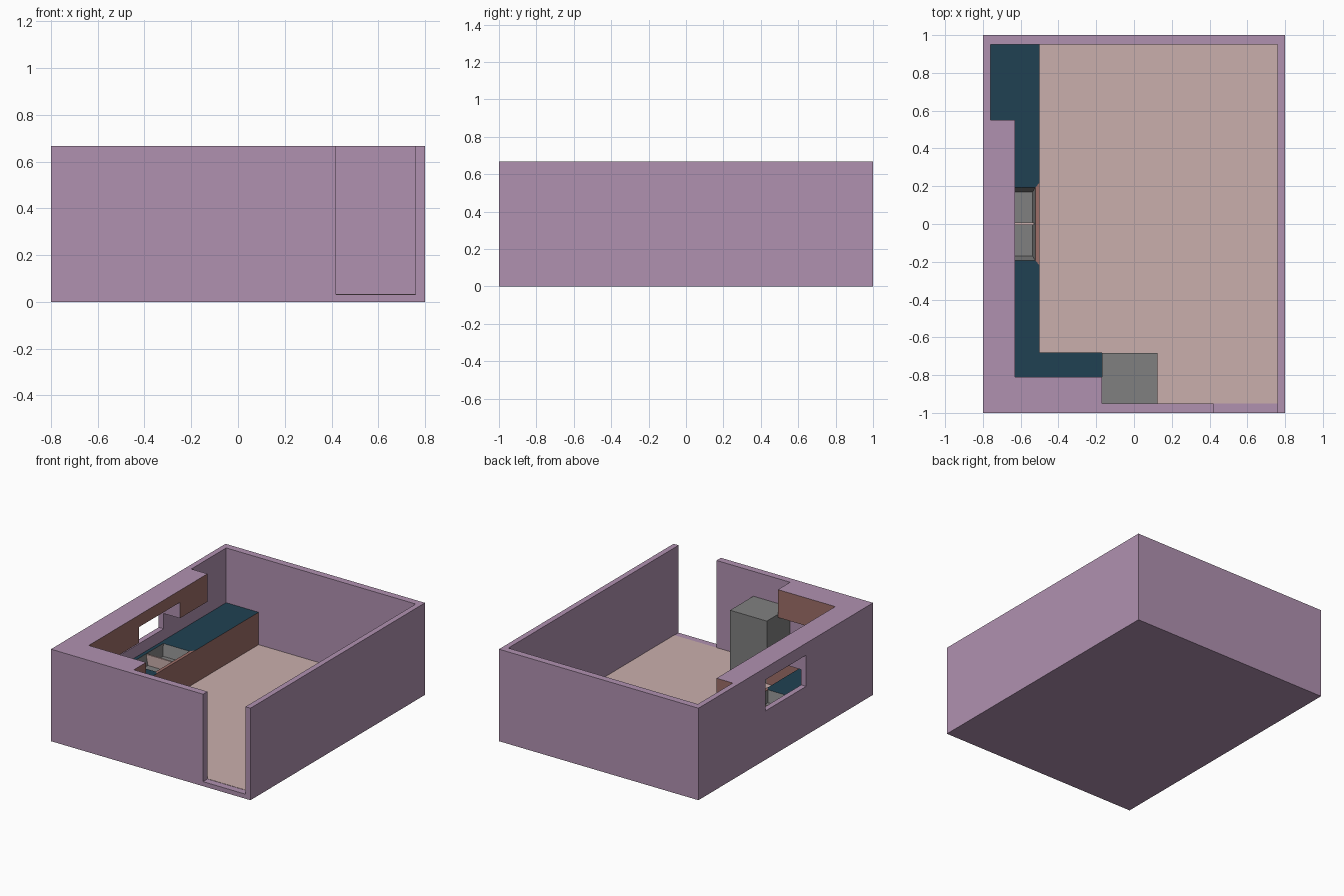
import bpy, bmesh

if "Cube" in bpy.data.objects:
    bpy.data.objects.remove(bpy.data.objects["Cube"])

FLOOR, TOP, UPPER, COUNTER = 0.033, 0.667, 0.465, 0.27


def mat(name, rgb):
    m = bpy.data.materials.new(name)
    lin = [((c / 255 + 0.055) / 1.055) ** 2.4 for c in rgb]
    m.diffuse_color = (*lin, 1)
    m.use_nodes = True
    m.node_tree.nodes["Principled BSDF"].inputs["Base Color"].default_value = m.diffuse_color
    return m


PURPLE = mat("wall_purple", (176, 145, 176))
PINK = mat("floor_pink", (202, 175, 172))
TEAL = mat("counter_teal", (32, 65, 82))
BROWN = mat("cabinet_brown", (157, 110, 104))
GREY = mat("metal_grey", (128, 128, 128))


def prism(name, plan, z0, z1, mats=(), bottom=None):
    """Extrude a plan outline; an optional second outline tapers the base."""
    bm = bmesh.new()
    lo = [bm.verts.new((x, y, z0)) for x, y in (bottom or plan)]
    hi = [bm.verts.new((x, y, z1)) for x, y in plan]
    n = len(plan)
    bm.faces.new(lo)
    bm.faces.new(hi)
    for i in range(n):
        j = (i + 1) % n
        bm.faces.new((lo[i], lo[j], hi[j], hi[i]))
    bmesh.ops.recalc_face_normals(bm, faces=bm.faces)
    me = bpy.data.meshes.new(name)
    bm.to_mesh(me)
    bm.free()
    for m in mats:
        me.materials.append(m)
    ob = bpy.data.objects.new(name, me)
    bpy.context.collection.objects.link(ob)
    return ob


def rect(x0, x1, y0, y1):
    return [(x0, y0), (x1, y0), (x1, y1), (x0, y1)]


def cut(ob, cutter):
    """Subtract the cutter, bake the result and remove the cutter."""
    cutter.hide_render = True
    mod = ob.modifiers.new("cut", 'BOOLEAN')
    mod.operation, mod.solver, mod.object = 'DIFFERENCE', 'EXACT', cutter
    bpy.context.view_layer.update()
    me = bpy.data.meshes.new_from_object(
        ob.evaluated_get(bpy.context.evaluated_depsgraph_get()))
    ob.modifiers.clear()
    ob.data = me
    bpy.data.objects.remove(cutter)


def paint(ob, rule):
    for p in ob.data.polygons:
        p.material_index = rule(p.center, p.normal)


# Room shell: doorway open to the top, wall cupboards left standing as a block
room = prism("room_shell", rect(-0.8, 0.8, -1, 1), 0, TOP, (PURPLE, BROWN))
door = [(0.42, -0.95), (0.42, -1.1), (0.76, -1.1), (0.76, 0.95)]
cut(room, prism("lower_cavity", [(-0.76, 0.95), (-0.76, -0.95)] + door, FLOOR, UPPER))
cut(room, prism("upper_cavity", [(-0.76, 0.95), (-0.76, 0.55), (-0.63, 0.55),
                                 (-0.63, -0.81), (-0.17, -0.81), (-0.17, -0.95)] + door,
                UPPER - 0.1, 0.8))
# Window through the left wall and the cupboards
cut(room, prism("window_cutter", rect(-0.9, -0.6, -0.234, 0.234), 0.354, 0.58))


def cupboard_front(c, n):
    on = lambda v, t: abs(v - t) < 0.003
    if c.z < UPPER - 0.01 or abs(n.z) > 0.5:
        return 0
    return int((on(c.x, -0.63) and n.x > 0.5) or (on(c.y, -0.81) and n.y > 0.5)
               or (on(c.x, -0.17) and n.x > 0.5) or (on(c.y, 0.55) and n.y > 0.5))


paint(room, cupboard_front)

# Floor covering
prism("floor_covering", rect(-0.76, 0.76, -0.95, 0.95), FLOOR - 0.005, FLOOR + 0.002, (PINK,))

# L-shaped base cabinets with teal worktop and a tapered sink recess
base = prism("base_cabinets", [(-0.76, 0.95), (-0.76, -0.95), (-0.17, -0.95),
                               (-0.17, -0.68), (-0.5, -0.68), (-0.5, 0.95)],
             FLOOR, COUNTER, (BROWN, TEAL, GREY))
cut(base, prism("sink_cutter", rect(-0.735, -0.522, -0.194, 0.194), COUNTER - 0.08,
                COUNTER + 0.001, bottom=rect(-0.72, -0.537, -0.17, 0.17)))


def base_colour(c, n):
    if c.z > COUNTER - 0.001:
        return 1
    inside = -0.74 < c.x < -0.52 and abs(c.y) < 0.195
    return 2 if inside and c.z > 0.15 else 0


paint(base, base_colour)

# Sink divider and brown rim in front of the sink
prism("sink_divider", rect(-0.73, -0.53, -0.004, 0.008), COUNTER - 0.082, COUNTER - 0.003, (PINK,))
prism("sink_front_rim", [(-0.522, -0.194), (-0.499, -0.22), (-0.499, 0.22), (-0.522, 0.194)],
      COUNTER - 0.004, COUNTER + 0.002, (BROWN,))

# Fridge
prism("fridge", rect(-0.17, 0.125, -0.95, -0.683), FLOOR, 0.487, (GREY,))
